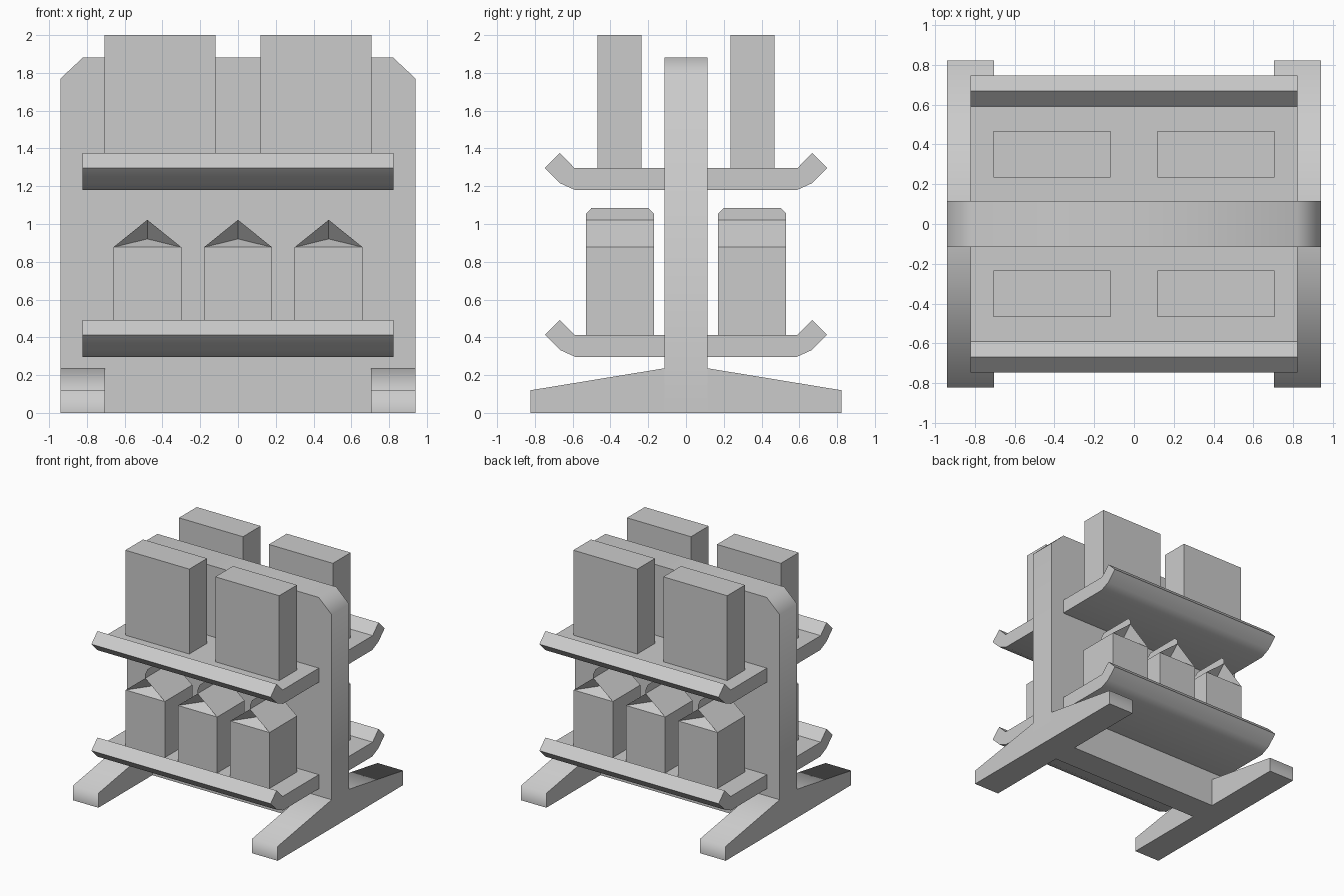
import bpy, bmesh, math

if "Cube" in bpy.data.objects:
    bpy.data.objects.remove(bpy.data.objects["Cube"])


def finish(name, bm, smooth=None):
    mesh = bpy.data.meshes.new(name)
    bm.to_mesh(mesh)
    bm.free()
    obj = bpy.data.objects.new(name, mesh)
    bpy.context.collection.objects.link(obj)
    if smooth:
        bpy.ops.object.select_all(action='DESELECT')
        obj.select_set(True)
        bpy.context.view_layer.objects.active = obj
        bpy.ops.object.shade_smooth_by_angle(angle=math.radians(smooth))
    return obj


def prism(name, profile, lo, hi, axis='x', smooth=None):
    """Extrude a 2D profile (y,z for axis x / x,z for axis y) from lo to hi."""
    bm = bmesh.new()
    place = (lambda a, b, t: (t, a, b)) if axis == 'x' else (lambda a, b, t: (a, t, b))
    rings = [[bm.verts.new(place(a, b, t)) for a, b in profile] for t in (lo, hi)]
    n = len(profile)
    bm.faces.new(rings[0])
    bm.faces.new(rings[1][::-1])
    for i in range(n):
        j = (i + 1) % n
        bm.faces.new((rings[0][i], rings[1][i], rings[1][j], rings[0][j]))
    bmesh.ops.recalc_face_normals(bm, faces=bm.faces)
    return finish(name, bm, smooth)


def carton(name, cx, cy, z):
    """Gable-top carton with folded-in ends and a thin sealed fin."""
    h, eave, ridge, fold = 0.18, 0.877, 1.022, 0.10
    bm = bmesh.new()
    v = lambda x, y, zz: bm.verts.new((cx + x, cy + y, zz))
    corners = [(-h, -h), (h, -h), (h, h), (-h, h)]
    bot = [v(x, y, z) for x, y in corners]
    top = [v(x, y, eave) for x, y in corners]
    front, back = v(0, -h, ridge), v(0, h, ridge)
    f_in, b_in = v(0, -h + fold, 0.921), v(0, h - fold, 0.921)
    bm.faces.new(bot[::-1])
    for i in range(4):
        j = (i + 1) % 4
        bm.faces.new((bot[i], bot[j], top[j], top[i]))
    # roof slopes
    bm.faces.new((top[1], top[2], back, front))
    bm.faces.new((top[3], top[0], front, back))
    # folded gable ends
    for l, r, apex, inner in ((top[0], top[1], front, f_in), (top[2], top[3], back, b_in)):
        bm.faces.new((l, r, inner))
        bm.faces.new((r, apex, inner))
        bm.faces.new((apex, l, inner))
    bmesh.ops.recalc_face_normals(bm, faces=bm.faces)
    # fin
    bm.faces.new([v(0, y, zz) for y, zz in ((-h, ridge), (h, ridge), (h, 1.055),
                                            (h - 0.03, 1.085), (-h + 0.03, 1.085), (-h, 1.055))])
    return finish(name, bm)


T = 0.115   # half thickness of the central panel
W = 0.94    # half width of the stand

# central panel with chamfered upper corners
prism("central_panel", [(-W, 0), (W, 0), (W, 1.77), (0.82, 1.882), (-0.82, 1.882), (-W, 1.77)],
      -T, T, 'y', 50)

shelf = [(T, 0), (0.585, 0), (0.665, 0.036), (0.747, 0.117), (0.668, 0.196), (0.59, 0.117), (T, 0.117)]

for s, side in ((-1, "front"), (1, "back")):
    # tapered feet
    foot = [(s * y, z) for y, z in ((T, 0), (0.822, 0), (0.822, 0.12), (T, 0.236))]
    prism(f"{side}_left_foot", foot, -W, -0.705, smooth=85)
    prism(f"{side}_right_foot", foot, 0.705, W, smooth=85)
    # shelves with upturned lip
    for label, z0 in (("lower", 0.296), ("upper", 1.179)):
        prism(f"{side}_{label}_shelf", [(s * y, z + z0) for y, z in shelf], -0.822, 0.822, smooth=30)
    # tall boxes on the upper shelf
    box = [(s * y, z) for y, z in ((0.235, 1.296), (0.468, 1.296), (0.468, 2.0), (0.235, 2.0))]
    prism(f"{side}_left_box", box, -0.706, -0.119)
    prism(f"{side}_right_box", box, 0.119, 0.706)
    # cartons on the lower shelf
    for i, cx in enumerate((-0.48, 0, 0.48)):
        carton(f"{side}_carton_{i + 1}", cx, s * 0.35, 0.413)
